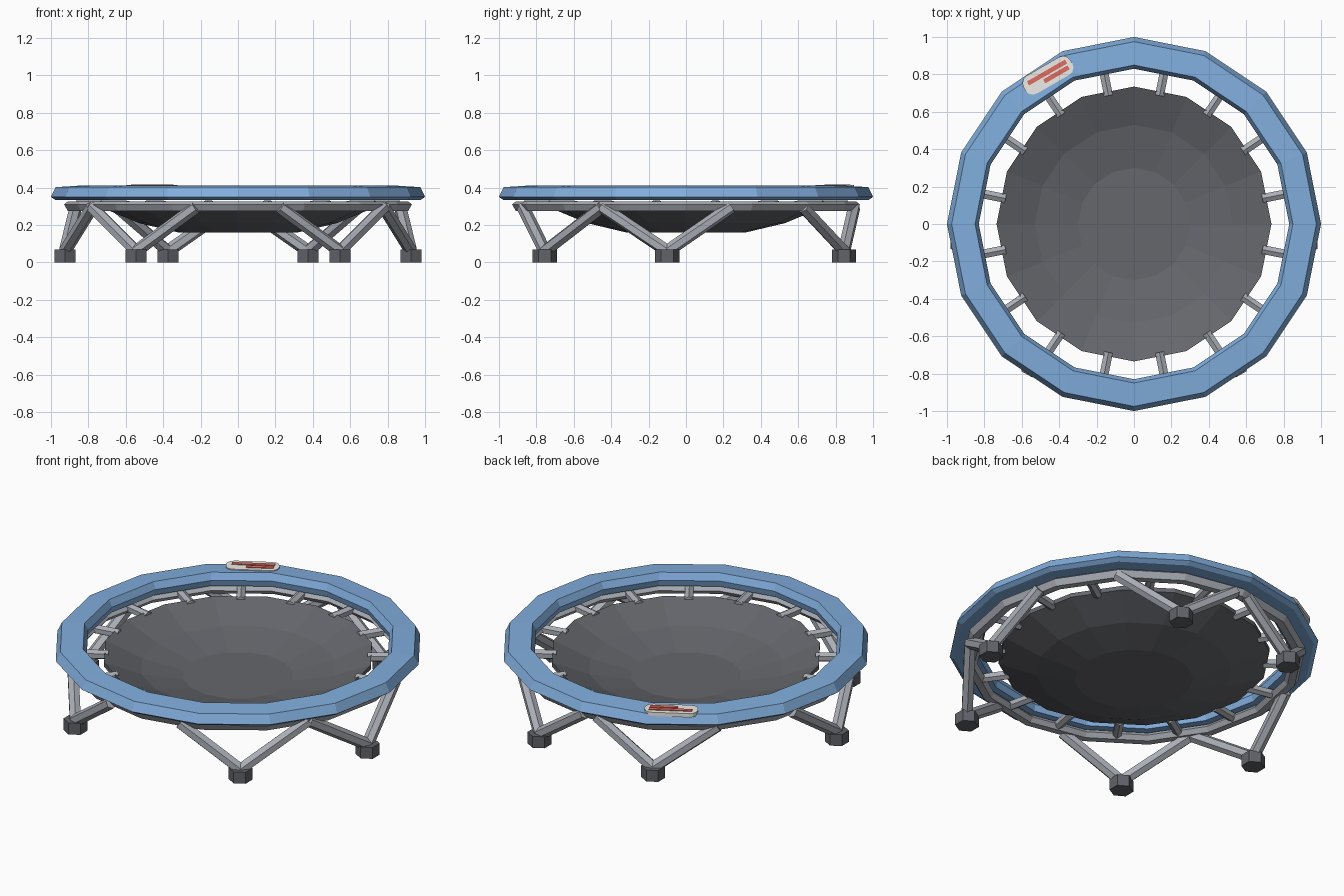
import bpy, bmesh
from math import sin, cos, pi, radians
from mathutils import Vector, Matrix

if "Cube" in bpy.data.objects:
    bpy.data.objects.remove(bpy.data.objects["Cube"])

N = 16  # sides of every round part


def material(name, rgb):
    m = bpy.data.materials.new(name)
    m.diffuse_color = (*rgb, 1)
    m.use_nodes = True
    m.node_tree.nodes["Principled BSDF"].inputs["Base Color"].default_value = m.diffuse_color
    return m


BLUE = material("blue_padding", (0.22, 0.42, 0.72))
DARK = material("dark_fabric", (0.13, 0.135, 0.15))
RUBBER = material("dark_rubber", (0.12, 0.125, 0.14))
STEEL = material("steel", (0.4, 0.42, 0.46))
WHITE = material("label_white", (0.85, 0.84, 0.8))
RED = material("label_red", (0.75, 0.15, 0.12))


def finish(name, bm, mat):
    bmesh.ops.recalc_face_normals(bm, faces=bm.faces)
    me = bpy.data.meshes.new(name)
    bm.to_mesh(me)
    bm.free()
    me.materials.append(mat)
    ob = bpy.data.objects.new(name, me)
    bpy.context.collection.objects.link(ob)
    return ob


def lathe(name, profile, mat, closed):
    """Turn an (r, z) profile round z; open profiles get capped ends."""
    bm = bmesh.new()
    rings = [[bm.verts.new((r * cos(2 * pi * i / N), r * sin(2 * pi * i / N), z))
              for i in range(N)] for r, z in profile]
    pairs = list(zip(rings, rings[1:]))
    if closed:
        pairs.append((rings[-1], rings[0]))
    else:
        bm.faces.new(rings[0])
        bm.faces.new(rings[-1])
    for a, b in pairs:
        for i in range(N):
            j = (i + 1) % N
            bm.faces.new((a[i], a[j], b[j], b[i]))
    return finish(name, bm, mat)


def bar(name, a, b, radius, mat, sides=6):
    """Straight prism from point a to point b."""
    a, b = Vector(a), Vector(b)
    d = b - a
    bm = bmesh.new()
    bmesh.ops.create_cone(bm, cap_ends=True, segments=sides, radius1=radius,
                          radius2=radius, depth=d.length)
    bm.transform(Matrix.Translation((a + b) / 2) @ d.to_track_quat('Z', 'Y').to_matrix().to_4x4())
    return finish(name, bm, mat)


def polar(r, deg, z):
    return (r * cos(radians(deg)), r * sin(radians(deg)), z)


# Padded rim
lathe("rim_padding", [(0.85, 0.41), (0.975, 0.402), (1.0, 0.35), (0.975, 0.333),
                      (0.84, 0.333), (0.83, 0.37)], BLUE, True)

# Steel frame ring below the padding
lathe("frame_ring", [(0.87, 0.325), (0.91, 0.325), (0.93, 0.31), (0.91, 0.275),
                     (0.87, 0.275), (0.85, 0.30)], STEEL, True)

# Sagging mat, upper and lower skins
lathe("jumping_mat", [(0.30, 0.185), (0.53, 0.235), (0.735, 0.32), (0.735, 0.295),
                      (0.53, 0.21), (0.32, 0.16)], DARK, False)

# Springs between mat and frame
for i in range(N):
    ang = 11.25 + 22.5 * i
    bar(f"spring_{i + 1}", polar(0.70, ang, 0.302), polar(0.88, ang, 0.305), 0.027, STEEL)

# V-shaped legs with hexagonal feet, mirrored left and right
legs = {"front": ((0.545, -0.755), (-75.5, -30)),
        "side": ((0.925, -0.10), (-30, 15.5)),
        "back": ((0.375, 0.845), (44, 87.5))}
for side, sx in (("right", 1), ("left", -1)):
    for name, ((x, y), tops) in legs.items():
        bar(f"{name}_{side}_foot", (sx * x, y, 0), (sx * x, y, 0.068), 0.065, RUBBER)
        for k, deg in enumerate(tops):
            tx, ty, tz = polar(0.9, deg, 0.295)
            bar(f"{name}_{side}_leg_{k + 1}", (sx * x, y, 0.06), (sx * tx, ty, tz), 0.034, STEEL)


# Safety label with two plain stripes on the padding
def slab(name, cx, cy, length, width, z0, z1, mat, corner=0.0):
    bm = bmesh.new()
    bmesh.ops.create_cube(bm, size=1)
    bm.transform(Matrix.Diagonal((length, width, z1 - z0, 1)))
    if corner:
        edges = [e for e in bm.edges if abs(e.verts[0].co.z - e.verts[1].co.z) > 1e-5]
        bmesh.ops.bevel(bm, geom=edges, offset=corner, segments=3, profile=0.5, affect='EDGES')
    bm.transform(Matrix.Translation((cx, cy, (z0 + z1) / 2)) @ Matrix.Rotation(radians(30), 4, 'Z'))
    return finish(name, bm, mat)


slab("label_plate", -0.46, 0.795, 0.29, 0.11, 0.39, 0.413, WHITE, 0.045)
slab("label_stripe_long", -0.465, 0.81, 0.235, 0.024, 0.405, 0.417, RED)
slab("label_stripe_short", -0.415, 0.80, 0.15, 0.024, 0.405, 0.417, RED)
